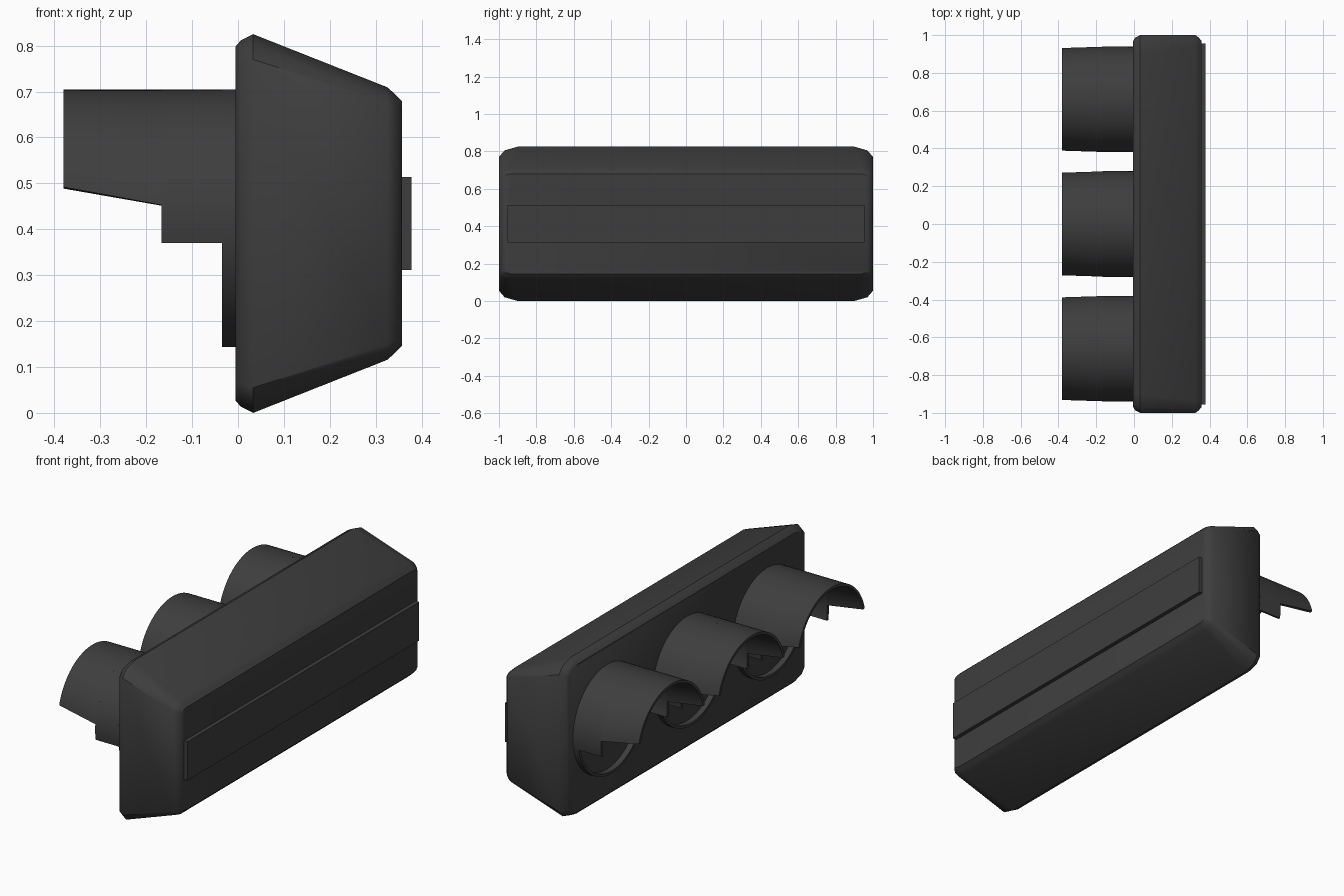
import bpy, bmesh, math

cube = bpy.data.objects.get("Cube")
if cube:
    bpy.data.objects.remove(cube, do_unlink=True)

charcoal = bpy.data.materials.new("charcoal_plastic")
charcoal.use_nodes = True
COLOUR = (0.048, 0.048, 0.048, 1)
charcoal.diffuse_color = COLOUR
bsdf = next(n for n in charcoal.node_tree.nodes if n.type == 'BSDF_PRINCIPLED')
bsdf.inputs["Base Color"].default_value = COLOUR

MID_Z = 0.4125
LAMP_Z = 0.424
RADIUS = 0.28
WALL = 0.014


def finish(bm, name, angle):
    """Turn a bmesh into a coloured, shaded object."""
    bmesh.ops.recalc_face_normals(bm, faces=bm.faces)
    mesh = bpy.data.meshes.new(name)
    bm.to_mesh(mesh)
    bm.free()
    mesh.materials.append(charcoal)
    obj = bpy.data.objects.new(name, mesh)
    bpy.context.collection.objects.link(obj)
    bpy.ops.object.select_all(action='DESELECT')
    obj.select_set(True)
    bpy.context.view_layer.objects.active = obj
    bpy.ops.object.shade_smooth_by_angle(angle=math.radians(angle))
    return obj


def bridge(bm, a, b):
    """Join two closed loops of vertices with quads."""
    n = len(a)
    for i in range(n):
        j = (i + 1) % n
        bm.faces.new((a[i], a[j], b[j], b[i]))


def rounded_rectangle(bm, x, half_y, half_z, cut):
    """Ring in the yz plane with eased corners."""
    corner = [(half_y, half_z - 0.055 * cut),
              (half_y - 0.03 * cut, half_z - 0.02 * cut),
              (half_y - 0.1 * cut, half_z)]
    ring = []
    for sy, sz in ((1, 1), (-1, 1), (-1, -1), (1, -1)):
        points = corner if sy == sz else corner[::-1]
        ring += [bm.verts.new((x, sy * y, MID_Z + sz * z)) for y, z in points]
    return ring


# Housing: tapered box with softened edges, lofted along x
bm = bmesh.new()
sections = [(-0.005, 0.968, 0.386, 0.7), (0.006, 0.986, 0.399, 0.9),
            (0.033, 1.0, 0.4125, 1.0), (0.325, 1.0, 0.297, 0.6),
            (0.342, 0.988, 0.282, 0.5), (0.357, 0.97, 0.267, 0.3)]
rings = [rounded_rectangle(bm, *s) for s in sections]
for a, b in zip(rings, rings[1:]):
    bridge(bm, a, b)
bm.faces.new(rings[0])
bm.faces.new(rings[-1])
finish(bm, "housing", 40)

# Mounting strip along the rear of the housing
bm = bmesh.new()
bmesh.ops.create_cube(bm, size=1)
for v in bm.verts:
    v.co = (0.362 + v.co.x * 0.032, v.co.y * 1.91, MID_Z + v.co.z * 0.202)
finish(bm, "mounting_strip", 30)


def tube_piece(bm, x0, x1, z0, z1, steps=48):
    """Thin tube wall from x0 to x1, kept above height z0 (at x0) and z1 (at x1)."""
    def start(z):
        return math.asin(max(-1, min(1, (z - LAMP_Z) / RADIUS)))
    loops = []
    for i in range(steps + 1):
        loop = []
        for x, z, r in ((x0, z0, RADIUS), (x1, z1, RADIUS),
                        (x1, z1, RADIUS - WALL), (x0, z0, RADIUS - WALL)):
            a = start(z) + (math.pi - 2 * start(z)) * i / steps
            loop.append(bm.verts.new((x, r * math.cos(a), LAMP_Z + r * math.sin(a))))
        loops.append(loop)
    for a, b in zip(loops, loops[1:]):
        bridge(bm, a, b)
    bm.faces.new(loops[0])
    bm.faces.new(loops[-1])


# Lamp hoods: full collar, then a stepped cut-away visor
for name, y in (("front", -0.66), ("middle", 0), ("back", 0.66)):
    bm = bmesh.new()
    tube_piece(bm, -0.035, 0.0, 0.0, 0.0)
    tube_piece(bm, -0.167, -0.035, 0.37, 0.37)
    tube_piece(bm, -0.38, -0.167, 0.492, 0.453)
    bmesh.ops.remove_doubles(bm, verts=bm.verts, dist=0.00001)
    hood = finish(bm, name + "_lamp_hood", 30)
    hood.location.y = y
